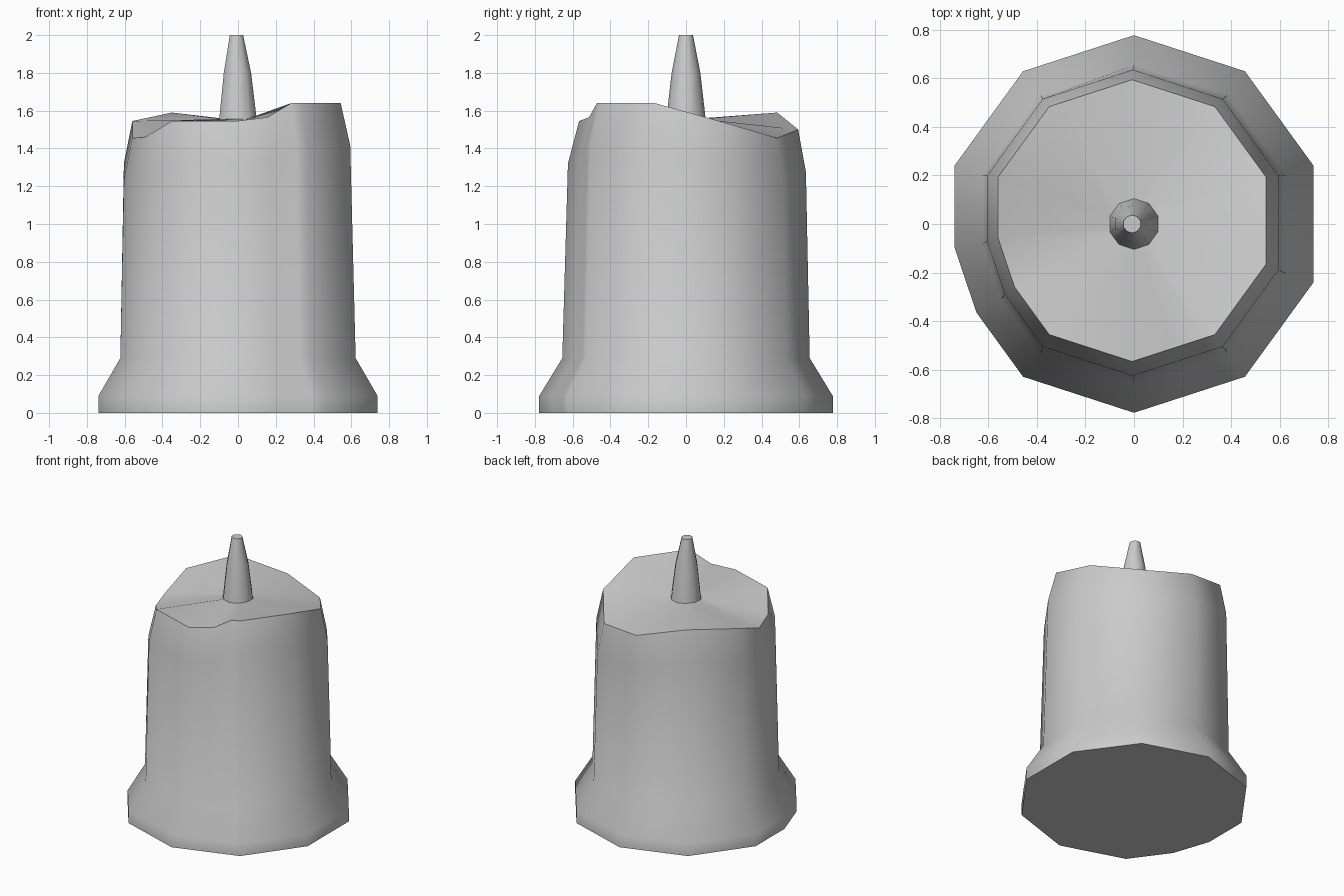
import bpy, bmesh, math

if "Cube" in bpy.data.objects:
    bpy.data.objects.remove(bpy.data.objects["Cube"])


def decagon(k, r):
    # point at fractional corner position k along a ten-sided outline
    i, t = int(k), k - int(k)
    a, b = (math.pi / 2 + math.radians(36) * n for n in (i, i + 1))
    return (r * ((1 - t) * math.cos(a) + t * math.cos(b)),
            r * ((1 - t) * math.sin(a) + t * math.sin(b)))


def loft(name, rings, angle):
    # skin a stack of rings and cap both ends
    bm = bmesh.new()
    rows = [[bm.verts.new(p) for p in ring] for ring in rings]
    n = len(rows[0])
    for lo, hi in zip(rows, rows[1:]):
        for i in range(n):
            j = (i + 1) % n
            bm.faces.new((lo[i], lo[j], hi[j], hi[i]))
    bm.faces.new(rows[0][::-1])
    bm.faces.new(rows[-1])
    bmesh.ops.recalc_face_normals(bm, faces=bm.faces)
    mesh = bpy.data.meshes.new(name)
    bm.to_mesh(mesh)
    bm.free()
    ob = bpy.data.objects.new(name, mesh)
    bpy.context.collection.objects.link(ob)
    bpy.ops.object.select_all(action='DESELECT')
    ob.select_set(True)
    bpy.context.view_layer.objects.active = ob
    bpy.ops.object.shade_smooth_by_angle(angle=math.radians(angle))
    return ob


def ring(r, heights, cx=0, cy=0):
    out = []
    for (k, _), z in zip(rim, heights):
        x, y = decagon(k, r)
        out.append((x + cx, y + cy, z))
    return out


# outline position and melted rim height of each column
rim = [(0, 1.50), (1, 1.59), (2, 1.545), (2.7, 1.455), (3.32, 1.46),
       (4, 1.545), (5, 1.545), (5.48, 1.565), (5.85, 1.64), (6, 1.64),
       (7, 1.64), (8, 1.54), (9, 1.455)]
tops = [z for _, z in rim]
flat = lambda z: [z] * len(rim)

# wax body: flared foot, tapering wall, chamfered shoulder, dished top
loft("candle_body", [
    ring(0.777, flat(0)),
    ring(0.777, flat(0.09)),
    ring(0.655, flat(0.29)),
    ring(0.63, [z - 0.225 for z in tops], -0.005, 0.005),
    ring(0.58, tops, -0.008, 0.014),
    ring(0.09, flat(1.555)),
], 42)

# wick
loft("wick", [
    [(r * math.cos(a) + cx, r * math.sin(a), z)
     for a in (math.pi / 2 + i * math.tau / 10 for i in range(10))]
    for r, z, cx in ((0.106, 1.54, 0), (0.076, 1.80, -0.003), (0.037, 2.0, -0.008))
], 42)
